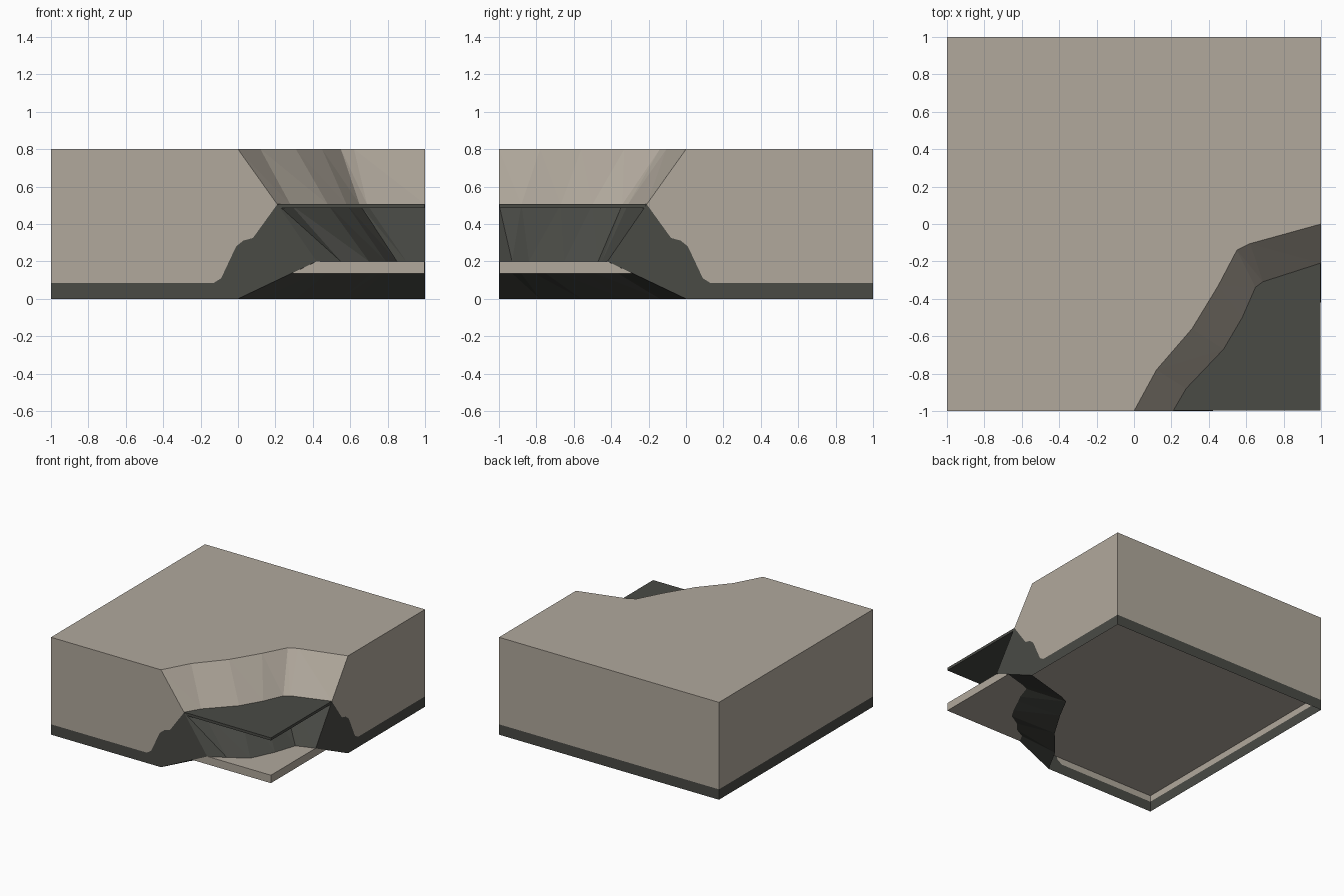
import bpy, bmesh

if "Cube" in bpy.data.objects:
    bpy.data.objects.remove(bpy.data.objects["Cube"])

def material(name, col):
    m = bpy.data.materials.new(name)
    m.diffuse_color = (*col, 1)
    m.use_nodes = True
    m.node_tree.nodes["Principled BSDF"].inputs["Base Color"].default_value = m.diffuse_color
    return m

SAND = material("pale_stone", (0.44, 0.395, 0.335))
DARK = material("dark_rock", (0.067, 0.069, 0.060))

def mesh_object(name, polys):
    """polys: list of (points, material index); shared corners are welded."""
    bm = bmesh.new()
    for pts, mi in polys:
        f = bm.faces.new([bm.verts.new(p) for p in pts])
        f.material_index = mi
    bmesh.ops.remove_doubles(bm, verts=bm.verts, dist=1e-5)
    me = bpy.data.meshes.new(name)
    bm.to_mesh(me)
    bm.free()
    me.materials.append(SAND)
    me.materials.append(DARK)
    ob = bpy.data.objects.new(name, me)
    bpy.context.collection.objects.link(ob)
    return ob

def slab(name, z0, z1, mi):
    # Full-width plate, a hair inside the walls
    r = 0.998
    c = [(-r, -r), (r, -r), (r, r), (-r, r)]
    polys = [([(x, y, z1) for x, y in c], mi),
             ([(x, y, z0) for x, y in reversed(c)], mi)]
    for (ax, ay), (bx, by) in zip(c, c[1:] + c[:1]):
        polys.append(([(ax, ay, z0), (bx, by, z0), (bx, by, z1), (ax, ay, z1)], mi))
    mesh_object(name, polys)

# Cliff contours, from front edge to right edge
rim = [(0, -1), (.12, -.78), (.31, -.56), (.45, -.33), (.55, -.14), (.62, -.105), (1, 0)]
mid = [(.21, -1), (.28, -.88), (.48, -.67), (.58, -.5), (.65, -.34), (.69, -.31), (1, -.21)]
low = [(.42, -1), (.55, -.93), (.70, -.84), (.79, -.65), (.85, -.47), (.9, -.45), (1, -.42)]
rows = [(rim, .8, 0), (mid, .505, 1), (low, .2, 1), (rim, 0, 1)]

# Cliff face: pale above the ledge, dark below
cliff = []
for (a, za, _), (b, zb, mi) in zip(rows, rows[1:]):
    mi = 0 if za > .7 else 1
    for i in range(len(a) - 1):
        q = [(*a[i], za), (*b[i], zb), (*b[i + 1], zb), (*a[i + 1], za)]
        cliff += [([q[0], q[1], q[2]], mi), ([q[0], q[2], q[3]], mi)]
mesh_object("cliff_face", cliff)

# Outer walls: wavy dark band on the two cut sides, straight band on the others
BAND = .085
wave = [(-1, BAND), (-.13, BAND), (-.09, .11), (-.01, .28), (.03, .312),
        (.08, .325), (.21, .505)]
pale = wave + [(0, .8), (-1, .8)]
dark = [(-1, 0), (0, 0), (.42, .2)] + wave[::-1]
walls = []
for pts, mi in ((pale, 0), (dark, 1)):
    walls.append(([(s, -1, z) for s, z in pts], mi))            # front
    walls.append(([(1, -s, z) for s, z in reversed(pts)], mi))  # right
for z0, z1, mi in ((0, BAND, 1), (BAND, .8, 0)):
    walls.append(([(1, 1, z0), (-1, 1, z0), (-1, 1, z1), (1, 1, z1)], mi))      # back
    walls.append(([(-1, 1, z0), (-1, -1, z0), (-1, -1, z1), (-1, 1, z1)], mi))  # left
mesh_object("outer_walls", walls)

# Plateau top
top = [(x, y, .8) for x, y in rim] + [(1, 1, .8), (-1, 1, .8), (-1, -1, .8)]
mesh_object("plateau_top", [(top, 0)])

# Dark ledge plate and pale bottom slab
slab("ledge_plate", .485, .507, 1)
slab("bottom_slab", .135, .2, 0)
